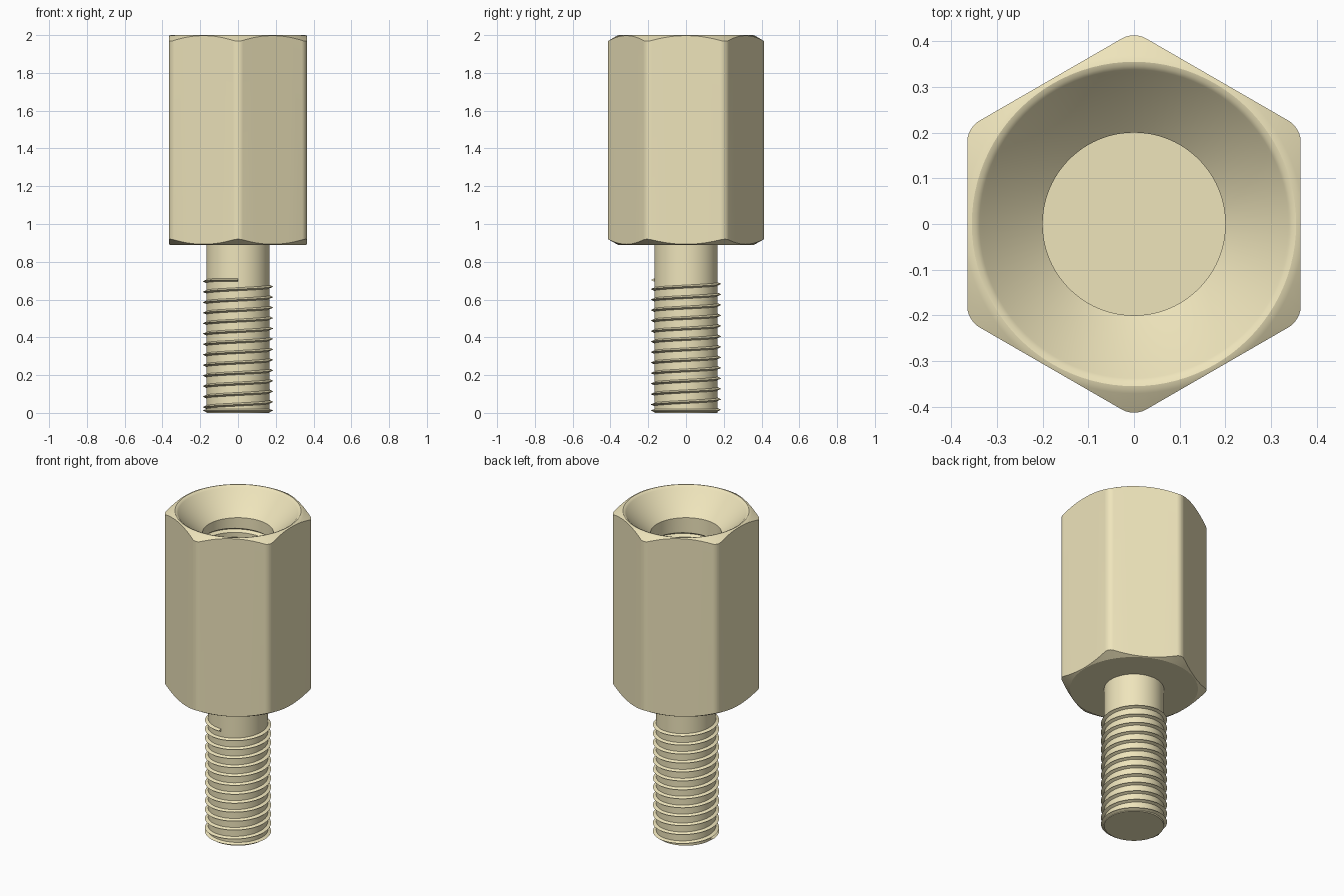
import bpy, bmesh, math

if "Cube" in bpy.data.objects:
    bpy.data.objects.remove(bpy.data.objects["Cube"])

brass = bpy.data.materials.new("pale_brass")
brass.diffuse_color = (0.86, 0.78, 0.50, 1)
brass.use_nodes = True
brass.node_tree.nodes["Principled BSDF"].inputs["Base Color"].default_value = brass.diffuse_color


def make_object(name, bm):
    bmesh.ops.recalc_face_normals(bm, faces=bm.faces[:])
    mesh = bpy.data.meshes.new(name)
    bm.to_mesh(mesh)
    bm.free()
    mesh.materials.append(brass)
    obj = bpy.data.objects.new(name, mesh)
    bpy.context.collection.objects.link(obj)
    return obj


def lathe(name, profile, steps=96):
    bm = bmesh.new()
    verts = [bm.verts.new((r, 0, z)) for r, z in profile]
    edges = [bm.edges.new(pair) for pair in zip(verts, verts[1:])]
    bmesh.ops.spin(bm, geom=verts + edges, cent=(0, 0, 0), axis=(0, 0, 1),
                   angle=math.tau, steps=steps, use_merge=False)
    bmesh.ops.remove_doubles(bm, verts=bm.verts[:], dist=1e-5)
    return make_object(name, bm)


def helix(name, root, crest, half, start, turns, z0, pitch, low, high, steps=64):
    """Right-handed triangular ridge, flattened against its end heights."""
    bm = bmesh.new()
    previous = None
    count = int(turns * steps)
    for i in range(count + 1):
        a = start + math.tau * i / steps
        z = min(max(z0 + pitch * i / steps, low), high - 0.0001)
        ring = [bm.verts.new((r * math.cos(a), r * math.sin(a), z + dz))
                for r, dz in ((root, -half), (crest, 0), (root, half))]
        if previous:
            for j in range(3):
                k = (j + 1) % 3
                bm.faces.new((previous[j], previous[k], ring[k], ring[j]))
        if i in (0, count):
            bm.faces.new(ring)
        previous = ring
    return make_object(name, bm)


def boolean(obj, cutter, operation):
    mod = obj.modifiers.new("cut", "BOOLEAN")
    mod.operation = operation
    mod.solver = "EXACT"
    mod.object = cutter
    bpy.context.view_layer.objects.active = obj
    bpy.ops.object.modifier_apply(modifier=mod.name)
    bpy.data.objects.remove(cutter)


# Hexagonal body with rounded upright edges
bm = bmesh.new()
bmesh.ops.create_cone(bm, cap_ends=True, segments=6, radius1=1, radius2=1, depth=1.4)
corner = 0.365 / math.cos(math.pi / 6)
for i, v in enumerate(bm.verts):
    a = math.atan2(v.co.y, v.co.x)
    a = math.radians(round((math.degrees(a) - 30) / 60) * 60 + 30)
    v.co = (corner * math.cos(a), corner * math.sin(a), v.co.z + 1.45)
upright = [e for e in bm.edges if abs(e.verts[0].co.z - e.verts[1].co.z) > 1]
bmesh.ops.bevel(bm, geom=upright, offset=0.029, segments=6, profile=0.5, affect="EDGES")
body = make_object("hex_body", bm)

# Turned envelope: chamfered ends, countersink and blind bore
envelope = lathe("turned_envelope", [
    (0, 1.2), (0.2, 1.2), (0.2, 1.865), (0.332, 1.982), (0.338, 1.990),
    (0.346, 1.997), (0.355, 2.0), (0.363, 1.998), (0.371, 1.994),
    (0.45, 1.946), (0.45, 0.94), (0.36, 0.89), (0, 0.89)])
boolean(body, envelope, "INTERSECT")

# Internal thread cut into the bore wall
groove = helix("bore_thread_cutter", 0.19, 0.218, 0.02, 0.3, 9.5, 1.27, 0.0555, 1.27, 1.81)
boolean(body, groove, "DIFFERENCE")

# Threaded stud
stud = lathe("stud", [(0, 0), (0.168, 0), (0.168, 0.9), (0, 0.9)])
thread = helix("stud_thread", 0.16, 0.186, 0.012, math.pi, 13.25,
               -0.025, 0.0555, 0.0121, 0.704)

for obj in (body, stud, thread):
    bpy.ops.object.select_all(action="DESELECT")
    obj.select_set(True)
    bpy.context.view_layer.objects.active = obj
    bpy.ops.object.shade_smooth_by_angle(angle=math.radians(25))
